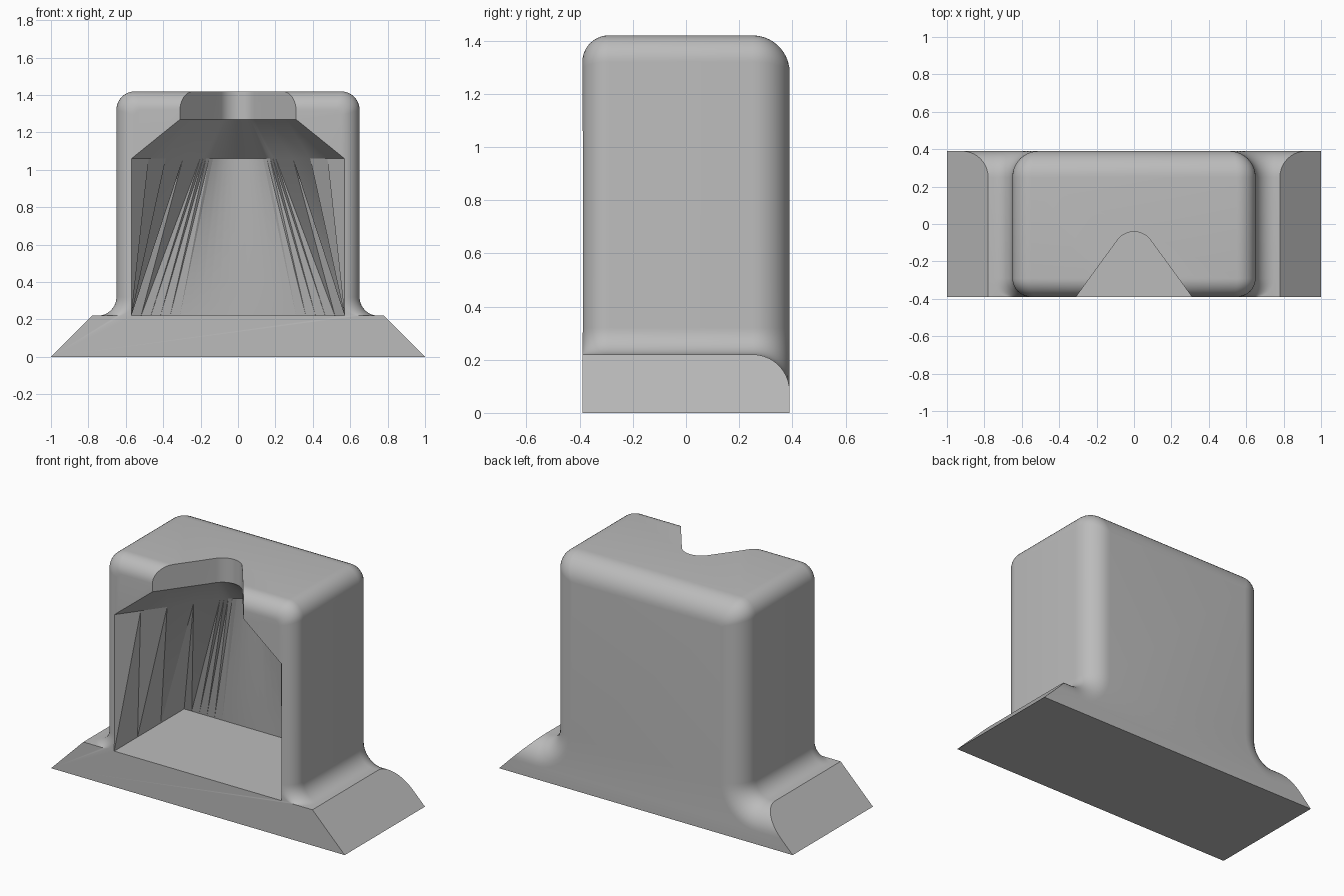
import bpy, bmesh
from math import sin, cos, pi, radians

cube = bpy.data.objects.get("Cube")
if cube:
    bpy.data.objects.remove(cube)

grey = bpy.data.materials.new("plain grey")
grey.use_nodes = True
GREY = (0.5, 0.5, 0.5, 1)
grey.diffuse_color = GREY
grey.node_tree.nodes["Principled BSDF"].inputs["Base Color"].default_value = GREY

FRONT, BACK = -0.39, 0.39
STEPS = 10


def arc(cx, cy, r, a0, a1):
    """Points on a circle from angle a0 to a1 in degrees."""
    angles = [radians(a0 + (a1 - a0) * i / STEPS) for i in range(STEPS + 1)]
    return [(cx + r * cos(a), cy + r * sin(a)) for a in angles]


def mirrored(half):
    """Close a half outline across x = 0."""
    return half + [(-x, y) for x, y in reversed(half)]


def loft(bm, sections):
    """Skin equal-length rings and cap both ends."""
    rings = [[bm.verts.new(p) for p in s] for s in sections]
    n = len(rings[0])
    for a, b in zip(rings, rings[1:]):
        for i in range(n):
            j = (i + 1) % n
            bm.faces.new((a[i], a[j], b[j], b[i]))
    bm.faces.new(rings[0])
    bm.faces.new(rings[-1])


def make_object(name, bm):
    bmesh.ops.recalc_face_normals(bm, faces=bm.faces)
    mesh = bpy.data.meshes.new(name)
    bm.to_mesh(mesh)
    bm.free()
    mesh.materials.append(grey)
    ob = bpy.data.objects.new(name, mesh)
    bpy.context.collection.objects.link(ob)
    return ob


# Housing: hat-shaped outline on a sloped base, inset for the rounded rims
def hat(y, d, drop):
    ledge, wall, top = 0.22 - drop, 0.65 - d, 1.42 - d
    fillet, corner = 0.1 + drop, max(0.1 - 0.7 * d, 0.01)
    half = [(1, 0), (1 - ledge, ledge)]
    half += arc(wall + fillet, ledge + fillet, fillet, 270, 180)
    half += arc(wall - corner, top - corner, corner, 0, 90)
    return [(x, y, z) for x, z in mirrored(half)]


turns = [pi / 2 * i / STEPS for i in range(STEPS + 1)]
R_FRONT, R_BACK = 0.1, 0.14
sections = [hat(FRONT + R_FRONT * (1 - cos(t)), R_FRONT * (1 - sin(t)), 0) for t in turns]
for t in turns:
    d = R_BACK * (1 - cos(t))
    sections.append(hat(BACK - R_BACK * (1 - sin(t)), d, d))

bm = bmesh.new()
loft(bm, sections)
housing = make_object("housing", bm)


# Cavity: rectangular floor blending to a rounded wedge, then a slot
def wedge(width, r, z):
    nx, ny = 0.81, 0.59
    cy = FRONT + (width - nx * r) * nx / ny - ny * r
    tip = arc(0, cy, r, 36, 90)[:-1] + [(0.002, cy + r)]
    side = [(width + (tip[0][0] - width) * i / 4,
             FRONT + (tip[0][1] - FRONT) * i / 4) for i in range(4)]
    half = [(width, FRONT - 0.2)] + side + tip
    return [(x, y, z) for x, y in mirrored(half)]


def floor_ring(z):
    width, depth = 0.57, 0.29
    side = [(width, FRONT + (depth - FRONT) * i / 3) for i in range(4)]
    n = STEPS + 1
    rear = [(max(width * (1 - i / n), 0.002), depth) for i in range(1, n + 1)]
    half = [(width, FRONT - 0.2)] + side + rear
    return [(x, y, z) for x, y in mirrored(half)]


bm = bmesh.new()
loft(bm, [floor_ring(0.22), wedge(0.57, 0.25, 1.06),
          wedge(0.31, 0.11, 1.27), wedge(0.31, 0.11, 1.6)])
bmesh.ops.triangulate(bm, faces=bm.faces[:])
cutter = make_object("cavity_cutter", bm)
cutter.hide_render = True

cavity = housing.modifiers.new("cavity", "BOOLEAN")
cavity.operation = "DIFFERENCE"
cavity.solver = "EXACT"
cavity.object = cutter

# Apply the cut, drop the cutter, and shade smoothly with sharp edges kept
bpy.ops.object.select_all(action="DESELECT")
bpy.context.view_layer.objects.active = housing
housing.select_set(True)
bpy.ops.object.modifier_apply(modifier="cavity")
bpy.data.objects.remove(cutter)
bpy.ops.object.shade_smooth_by_angle(angle=radians(30))
